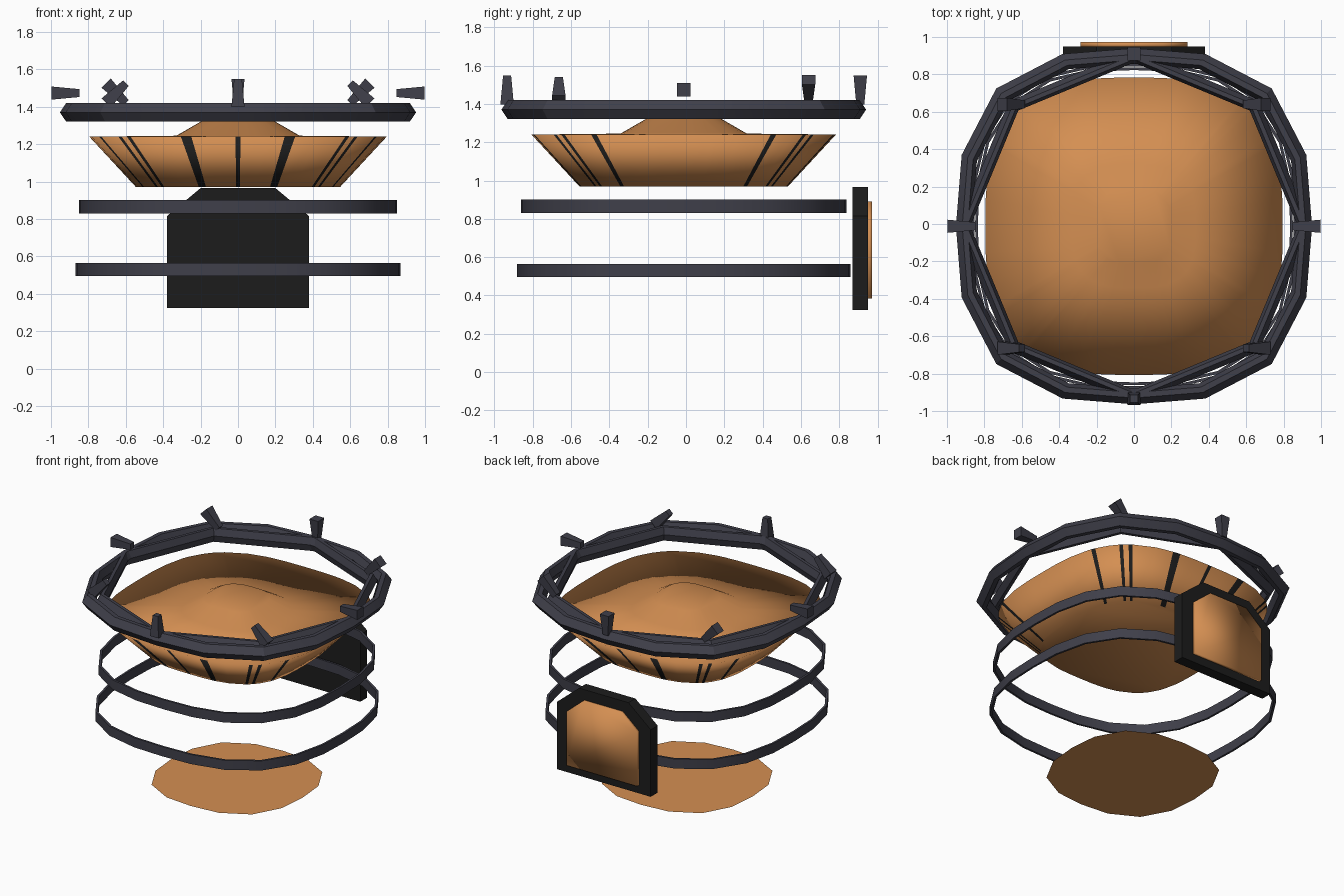
import bpy, bmesh, math
from mathutils import Matrix, Vector

if "Cube" in bpy.data.objects:
    bpy.data.objects.remove(bpy.data.objects["Cube"])

CY = -0.012  # shared centre line of the round parts


def material(name, rgb):
    m = bpy.data.materials.new(name)
    m.diffuse_color = (*rgb, 1)
    m.use_nodes = True
    m.node_tree.nodes["Principled BSDF"].inputs["Base Color"].default_value = m.diffuse_color
    return m


ORANGE = material("burnt orange", (0.66, 0.275, 0.085))
BLACK = material("soft black", (0.012, 0.012, 0.012))
GREY = material("dark slate", (0.05, 0.05, 0.068))


def finish(name, bm, mats, smooth=None):
    bmesh.ops.recalc_face_normals(bm, faces=bm.faces[:])
    me = bpy.data.meshes.new(name)
    bm.to_mesh(me)
    bm.free()
    for m in mats:
        me.materials.append(m)
    ob = bpy.data.objects.new(name, me)
    bpy.context.collection.objects.link(ob)
    if smooth is not None:
        bpy.context.view_layer.objects.active = ob
        ob.select_set(True)
        if smooth >= 180:
            bpy.ops.object.shade_smooth()
        else:
            bpy.ops.object.shade_smooth_by_angle(angle=math.radians(smooth))
        ob.select_set(False)
    return ob


def rounded_square(r, a, n):
    """Point at polar angle a on a superellipse of half-width r."""
    c, s = math.cos(a), math.sin(a)
    k = r / (abs(c) ** n + abs(s) ** n) ** (1 / n)
    return k * c, k * s + CY


def loft(profile, angles, n, closed):
    """Sweep (radius, z) points round the centre; closed makes a tube, else capped."""
    bm = bmesh.new()
    rings = []
    for r, z in profile:
        pts = [rounded_square(r, a, n) for a in angles]
        rings.append([bm.verts.new((x, y, z)) for x, y in pts])
    bands = []
    count = len(angles)
    for i in range(len(rings) if closed else len(rings) - 1):
        lo, hi = rings[i], rings[(i + 1) % len(rings)]
        bands.append([bm.faces.new((lo[j], lo[(j + 1) % count], hi[(j + 1) % count], hi[j]))
                      for j in range(count)])
    if not closed:
        bm.faces.new(rings[0][::-1])
        bm.faces.new(rings[-1])
    return bm, bands


def even(count):
    return [2 * math.pi * i / count for i in range(count)]


# Bowl body with raised centre; narrow black seams run up the sloping wall
seams = []  # (centre, half width) in degrees
for off, half in ((0, 1), (19.5, 1.9), (41, 0.8), (45, 0.8), (57.5, 1)):
    for base in (90, 270):
        for sign in ((1, -1) if off else (1,)):
            seams.append((base + sign * off, half))
degs = {c + s * h for c, h in seams for s in (1, -1)}
degs |= {d for d in range(0, 360, 10) if all(abs(d - c) > h + 1 for c, h in seams)}
degs = sorted(d % 360 for d in degs)
bm, bands = loft([(0.545, 0.97), (0.795, 1.24), (0.33, 1.245), (0.2, 1.32)],
                 [math.radians(d) for d in degs], 3.0, False)
for j, face in enumerate(bands[0]):
    mid = (degs[j] + degs[(j + 1) % len(degs)]) / 2
    if any(abs(mid - c) < h for c, h in seams):
        face.material_index = 1
finish("bowl_body", bm, [ORANGE, BLACK], 180)

# Flat base disc
bm = bmesh.new()
bm.faces.new([bm.verts.new((*rounded_square(0.53, a, 2.6), 0)) for a in even(16)])
finish("base_disc", bm, [ORANGE])

# Two thin hoops
for name, r, z in (("lower_hoop", 0.87, 0.495), ("upper_hoop", 0.85, 0.83)):
    bm, _ = loft([(r, z), (r, z + 0.07), (r - 0.015, z + 0.07), (r - 0.015, z)],
                 even(24), 2.7, True)
    finish(name, bm, [GREY], 40)


# Top rim: rounded square tube and an eight-sided inner tube
def hex_section(r, w):
    return [(r + w, 1.37), (r + 0.2 * w, 1.42), (r - 0.5 * w, 1.42),
            (r - w, 1.37), (r - 0.5 * w, 1.32), (r + 0.2 * w, 1.32)]


bm, _ = loft(hex_section(0.91, 0.042), even(16), 2.7, True)
finish("outer_rim", bm, [GREY], 25)
bm, _ = loft(hex_section(0.91, 0.035), even(8), 2.0, True)
finish("inner_rim", bm, [GREY])

# Eight tapered prongs, each tilted about the front-back axis by its own angle
for i in range(8):
    a = i * math.pi / 4
    bm = bmesh.new()
    bmesh.ops.create_cone(bm, cap_ends=True, segments=4, radius1=0.021 * math.sqrt(2),
                          radius2=0.035 * math.sqrt(2), depth=0.15)
    place = (Matrix.Translation(Vector((0.922 * math.cos(a), 0.922 * math.sin(a) + CY, 1.473)))
             @ Matrix.Rotation(math.pi / 2 - a, 4, 'Y') @ Matrix.Rotation(math.pi / 4, 4, 'Z'))
    bmesh.ops.transform(bm, matrix=place, verts=bm.verts[:])
    finish(f"prong_{i + 1}", bm, [GREY])


# Back plate and its raised panel, both with clipped upper corners
def clipped_plate(name, half, z0, z1, cut_x, cut_z, y0, y1, mat, smooth):
    bm = bmesh.new()
    outline = [(-half, z0), (half, z0), (half, z1 - cut_z), (half - cut_x, z1),
               (cut_x - half, z1), (-half, z1 - cut_z)]
    face = bm.faces.new([bm.verts.new((x, y0, z)) for x, z in outline])
    ext = bmesh.ops.extrude_face_region(bm, geom=[face])
    moved = [v for v in ext["geom"] if isinstance(v, bmesh.types.BMVert)]
    bmesh.ops.translate(bm, verts=moved, vec=(0, y1 - y0, 0))
    finish(name, bm, [mat], smooth)


clipped_plate("back_plate", 0.38, 0.325, 0.965, 0.18, 0.15, 0.87, 0.95, BLACK, 30)
clipped_plate("back_panel", 0.285, 0.385, 0.89, 0.13, 0.11, 0.945, 0.972, ORANGE, 180)
